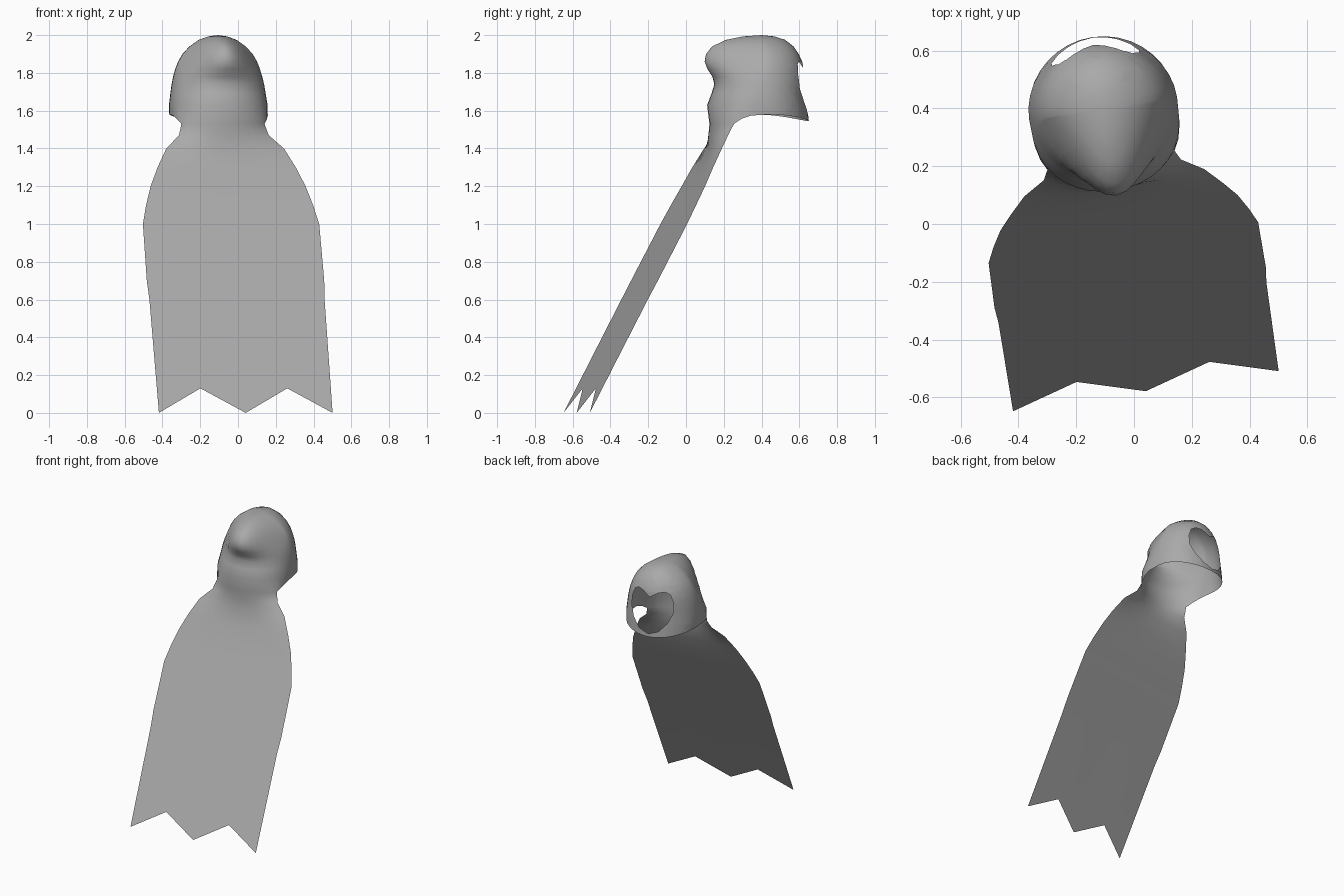
import bpy, bmesh, math
from mathutils import Vector, Matrix

cube = bpy.data.objects.get("Cube")
if cube:
    bpy.data.objects.remove(cube, do_unlink=True)

COLS = 36      # columns around the hood
HALF = 6       # cape columns either side of the back centre
BACK = COLS // 2

grey = bpy.data.materials.new("grey cloth")
grey.use_nodes = True
colour = (0.4, 0.4, 0.4, 1)
grey.diffuse_color = colour
grey.node_tree.nodes["Principled BSDF"].inputs["Base Color"].default_value = colour

# Hood rings: height, half width, front depth, back depth, back pointedness
rings = [
    (1.993, .05, .07, .10, 1.5), (1.975, .10, .125, .19, 1.8),
    (1.94, .15, .17, .265, 2.1), (1.90, .187, .197, .297, 2.2),
    (1.86, .21, .215, .305, 2.0), (1.82, .226, .224, .29, 1.6),
    (1.78, .237, .228, .262, 1.2), (1.74, .245, .23, .25, 1.0),
    (1.69, .252, .233, .265, .9), (1.63, .259, .24, .288, .75),
    (None, .257, .25, .275, .6),
]
# Cape rows: height, half width, depth, backward bow
cape = [
    (1.47, .24, -.215, .065), (1.40, .315, -.26, .02), (1.30, .37, -.315, .005),
    (1.20, .415, -.365, 0), (1.10, .447, -.418, 0), (1.0, .472, -.47, 0),
    (.70, .475, -.627, 0), (.60, .469, -.68, 0),
]


def rim_height(c):
    return 1.58 - .035 * c * c if c > 0 else 1.58 - .05 * min(1, -2 * c) ** 2


def bridge(bm, upper, lower):
    for i in range(len(upper) - 1):
        bm.faces.new((upper[i], lower[i], lower[i + 1], upper[i + 1]))


bm = bmesh.new()

# Hood shell, from crown to rim
crown = bm.verts.new((0, 0, 2))
previous = None
for z, width, front, back, point in rings:
    ring = []
    for i in range(COLS):
        a = math.tau * i / COLS
        s, c = math.sin(a), math.cos(a)
        v = front * c if c > 0 else -back * abs(c) ** point
        ring.append(bm.verts.new((-width * s, v, z or rim_height(c))))
    loop = ring + ring[:1]
    if previous:
        bridge(bm, previous, loop)
    else:
        for i in range(COLS):
            bm.faces.new((crown, loop[i], loop[i + 1]))
    previous = loop

# Cape, grown from the back of the rim
upper = previous[BACK - HALF:BACK + HALF + 1]
steps = [j / HALF for j in range(-HALF, HALF + 1)]
for z, width, depth, bow in cape:
    lower = [bm.verts.new((width * t, depth - bow * (1 - t * t), z)) for t in steps]
    bridge(bm, upper, lower)
    upper = lower

# Zigzag hem lying in the plane of the cape
hem = []
for t in steps:
    z = .13 * (1 - abs(2 * abs(t) - 1))
    hem.append(bm.verts.new((.465 * t, -.99 + .52 * z, z)))
bridge(bm, upper, hem)

# Face opening: cut one convex outline per side, then remove what it encloses
half_outline = [(0, 1.565), (.07, 1.59), (.125, 1.65), (.153, 1.72), (.152, 1.79),
                (.13, 1.845), (.1, 1.865), (.06, 1.86), (0, 1.825)]
for side in (1, -1):
    planes = []
    for (u0, z0), (u1, z1) in zip(half_outline, half_outline[1:]):
        planes.append((Vector((side * u0, 0, z0)),
                       Vector((side * (z1 - z0), 0, u0 - u1)).normalized()))

    def region():
        return [f for f in bm.faces if f.calc_center_median().y > .1
                and f.calc_center_median().x * side > 0]

    for co, normal in planes:
        faces = region()
        geom = faces + list({e for f in faces for e in f.edges}) \
            + list({v for f in faces for v in f.verts})
        bmesh.ops.bisect_plane(bm, geom=geom, dist=1e-5, plane_co=co, plane_no=normal)
    inside = [f for f in region()
              if all((f.calc_center_median() - co).dot(n) < 0 for co, n in planes)]
    bmesh.ops.delete(bm, geom=inside, context='FACES')

bmesh.ops.recalc_face_normals(bm, faces=bm.faces[:])
bm.faces.ensure_lookup_table()
top = max(bm.faces, key=lambda f: f.calc_center_median().z)
if top.normal.z < 0:
    bmesh.ops.reverse_faces(bm, faces=bm.faces[:])

# Turn the garment slightly and set it in place
bm.transform(Matrix.Translation((-.107, .4, 0)) @ Matrix.Rotation(math.radians(8.6), 4, 'Z'))

mesh = bpy.data.meshes.new("hooded_cape")
bm.to_mesh(mesh)
bm.free()
mesh.materials.append(grey)
garment = bpy.data.objects.new("hooded_cape", mesh)
bpy.context.collection.objects.link(garment)
for o in bpy.context.selected_objects:
    o.select_set(False)
garment.select_set(True)
bpy.context.view_layer.objects.active = garment
bpy.ops.object.shade_smooth_by_angle(angle=math.radians(60))
